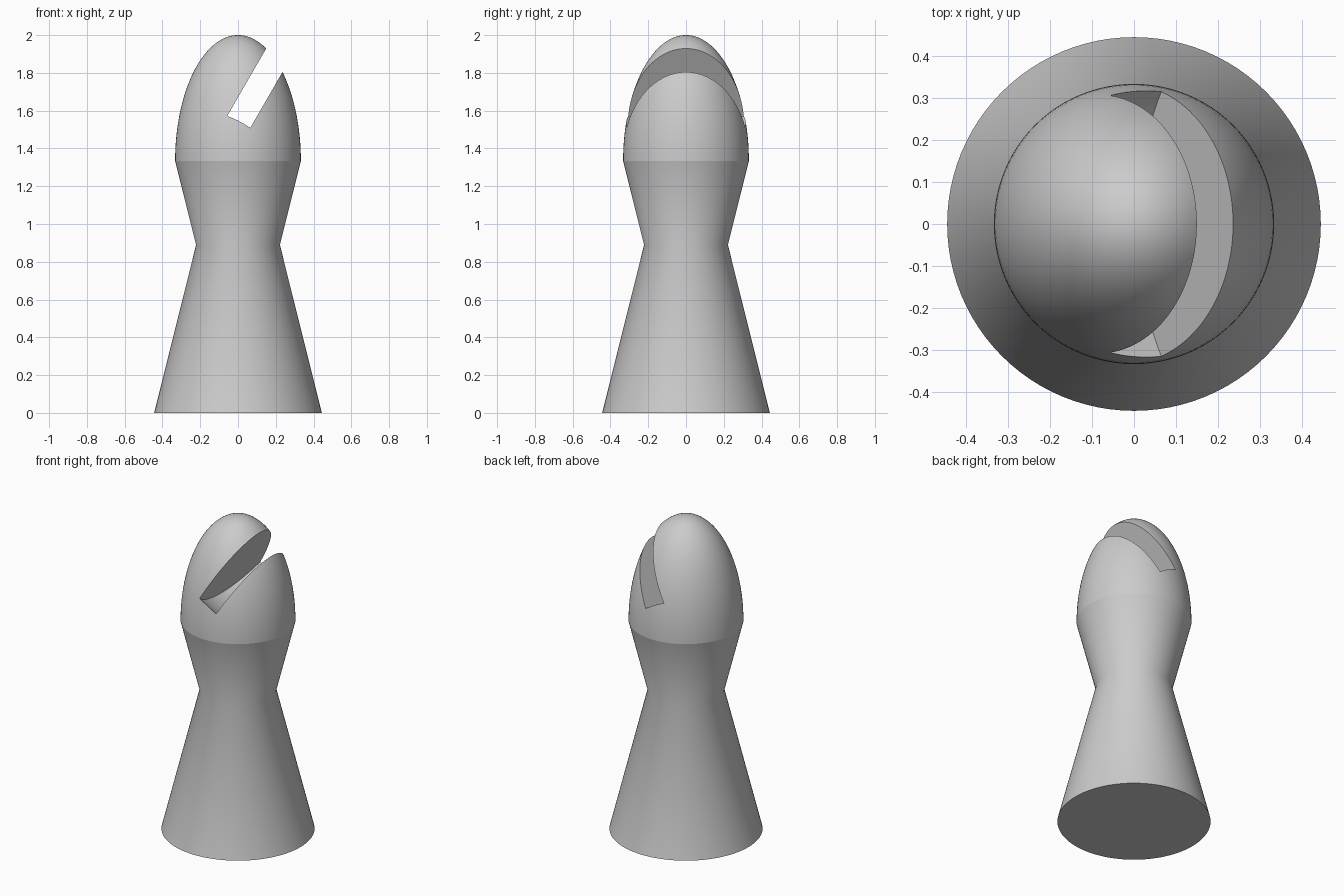
import bpy, bmesh, math
from mathutils import Matrix

if "Cube" in bpy.data.objects:
    bpy.data.objects.remove(bpy.data.objects["Cube"])

SIDES = 96
RING_Z, HEAD_R, HEAD_H = 1.333, 0.333, 0.667


def lathe(name, profile):
    """Revolve (radius, height) points about z; zero radius makes a pole."""
    bm = bmesh.new()
    rings = []
    for r, z in profile:
        if r == 0:
            rings.append([bm.verts.new((0, 0, z))])
        else:
            rings.append([bm.verts.new((r * math.cos(2 * math.pi * i / SIDES),
                                        r * math.sin(2 * math.pi * i / SIDES), z))
                          for i in range(SIDES)])
    bm.faces.new(list(reversed(rings[0])))
    for a, b in zip(rings, rings[1:]):
        for i in range(SIDES):
            j = (i + 1) % SIDES
            if len(b) == 1:
                bm.faces.new((a[i], a[j], b[0]))
            else:
                bm.faces.new((a[i], a[j], b[j], b[i]))
    mesh = bpy.data.meshes.new(name)
    bm.to_mesh(mesh)
    bm.free()
    obj = bpy.data.objects.new(name, mesh)
    bpy.context.collection.objects.link(obj)
    return obj


grey = bpy.data.materials.new("plain_grey")
grey.diffuse_color = (0.6, 0.6, 0.6, 1)
grey.use_nodes = True
grey.node_tree.nodes["Principled BSDF"].inputs["Base Color"].default_value = grey.diffuse_color

# Flared base, narrow neck and half-ellipsoid head in one profile
profile = [(0.444, 0), (0.222, 0.889)]
STEPS = 32
for k in range(STEPS):
    t = math.pi / 2 * k / STEPS
    profile.append((HEAD_R * math.cos(t), RING_Z + HEAD_H * math.sin(t)))
profile.append((0, RING_Z + HEAD_H))
piece = lathe("chess_piece", profile)
piece.data.materials.append(grey)

# Tilted disc that saws the slot into the head
bpy.ops.mesh.primitive_cylinder_add(vertices=128, radius=0.5, depth=0.137)
cutter = bpy.context.object
cutter.name = "slot_cutter"
cutter.data.materials.append(grey)
cutter.matrix_world = (Matrix.Translation((0.2, 0, 1.88))
                       @ Matrix.Rotation(math.radians(120), 4, 'Y'))
cutter.hide_render = True

bpy.ops.object.select_all(action='DESELECT')
piece.select_set(True)
bpy.context.view_layer.objects.active = piece
cut = piece.modifiers.new("slot", 'BOOLEAN')
cut.operation = 'DIFFERENCE'
cut.solver = 'EXACT'
cut.object = cutter
bpy.ops.object.modifier_apply(modifier=cut.name)
bpy.data.objects.remove(cutter)

# Smooth shading, with a crease where the head meets the neck
bpy.ops.object.shade_smooth_by_angle(angle=math.radians(30))
verts = piece.data.vertices
for e in piece.data.edges:
    if all(abs(verts[i].co.z - RING_Z) < 1e-4 for i in e.vertices):
        e.use_edge_sharp = True
